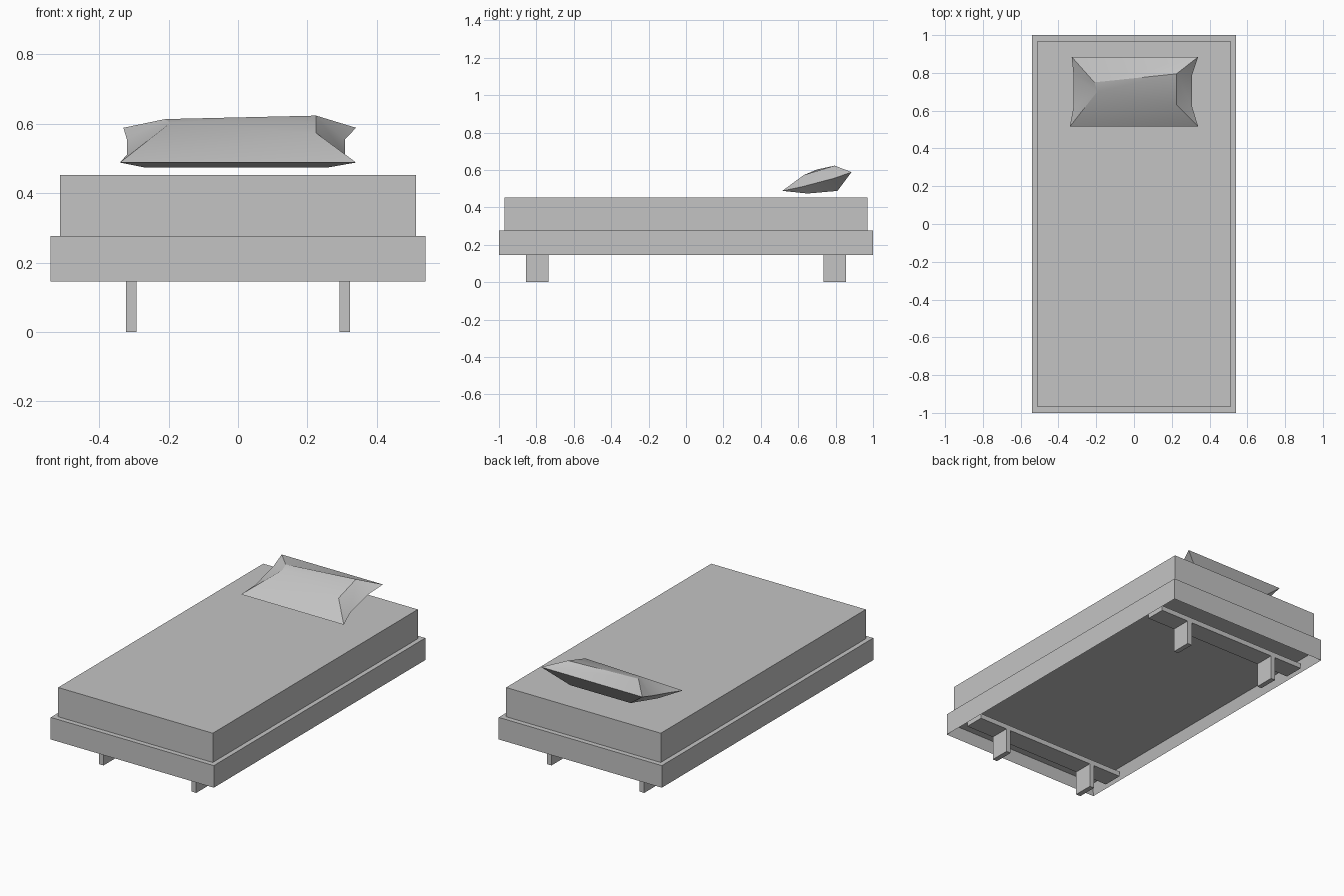
import bpy, bmesh

if "Cube" in bpy.data.objects:
    bpy.data.objects.remove(bpy.data.objects["Cube"])

grey = bpy.data.materials.new("plain grey")
grey.diffuse_color = (0.55, 0.55, 0.55, 1)
grey.use_nodes = True
grey.node_tree.nodes["Principled BSDF"].inputs["Base Color"].default_value = grey.diffuse_color


def add_object(name, bm):
    bmesh.ops.recalc_face_normals(bm, faces=bm.faces)
    mesh = bpy.data.meshes.new(name)
    bm.to_mesh(mesh)
    bm.free()
    mesh.materials.append(grey)
    obj = bpy.data.objects.new(name, mesh)
    bpy.context.collection.objects.link(obj)
    return obj


def box(name, x, y, z):
    """Box from (low, high) ranges along each axis."""
    bm = bmesh.new()
    bmesh.ops.create_cube(bm, size=1)
    for v in bm.verts:
        v.co = [r[0] if c < 0 else r[1] for c, r in zip(v.co, (x, y, z))]
    return add_object(name, bm)


# Frame: a box hollowed from below, leaving a thin rim
bm = bmesh.new()
bmesh.ops.create_cube(bm, size=1)
for v in bm.verts:
    v.co = (v.co.x * 1.08, v.co.y * 2, 0.145 if v.co.z < 0 else 0.277)
bottom = [f for f in bm.faces if f.normal.z < -0.9]
bmesh.ops.inset_region(bm, faces=bottom, thickness=0.03)
for v in bottom[0].verts:
    v.co.z = 0.21
add_object("bed_frame", bm)

# Mattress
box("mattress", (-0.512, 0.512), (-0.97, 0.97), (0.277, 0.452))

# Cross planks under the frame, each carrying two legs
for end, y in (("foot", -0.795), ("head", 0.795)):
    box(end + "_plank", (-0.51, 0.51), (y - 0.06, y + 0.06), (0.146, 0.176))
    for side, x in (("left", -0.307), ("right", 0.307)):
        box(f"{end}_{side}_leg", (x - 0.015, x + 0.015),
            (y - 0.06, y + 0.06), (0, 0.15))

# Pillow: pinched seam loop with a puffed top panel and bottom panel
seam = [(-0.34, 0.515, 0.488), (0.34, 0.515, 0.488),
        (0.308, 0.62, 0.51), (0.308, 0.79, 0.555),
        (0.34, 0.885, 0.588), (-0.33, 0.885, 0.588),
        (-0.32, 0.79, 0.555), (-0.32, 0.62, 0.51)]
top = [(-0.195, 0.70, 0.602), (0.225, 0.63, 0.573),
       (0.225, 0.795, 0.623), (-0.21, 0.75, 0.613)]
under = [(-0.27, 0.65, 0.474), (0.26, 0.65, 0.474),
         (0.20, 0.81, 0.488), (-0.20, 0.81, 0.488)]
bm = bmesh.new()
s = [bm.verts.new(p) for p in seam]
for panel in (top, under):
    a, b, c, d = [bm.verts.new(p) for p in panel]
    for face in ((a, b, c), (a, c, d),                      # middle
                 (s[0], s[1], b), (s[0], b, a),             # front
                 (s[4], s[5], d), (s[4], d, c),             # back
                 (s[1], s[2], b), (s[2], s[3], c), (s[2], c, b), (s[3], s[4], c),
                 (s[5], s[6], d), (s[6], s[7], a), (s[6], a, d), (s[7], s[0], a)):
        bm.faces.new(face)
pillow = add_object("pillow", bm)
bpy.context.view_layer.objects.active = pillow
pillow.select_set(True)
bpy.ops.object.shade_smooth_by_angle(angle=0.52)
